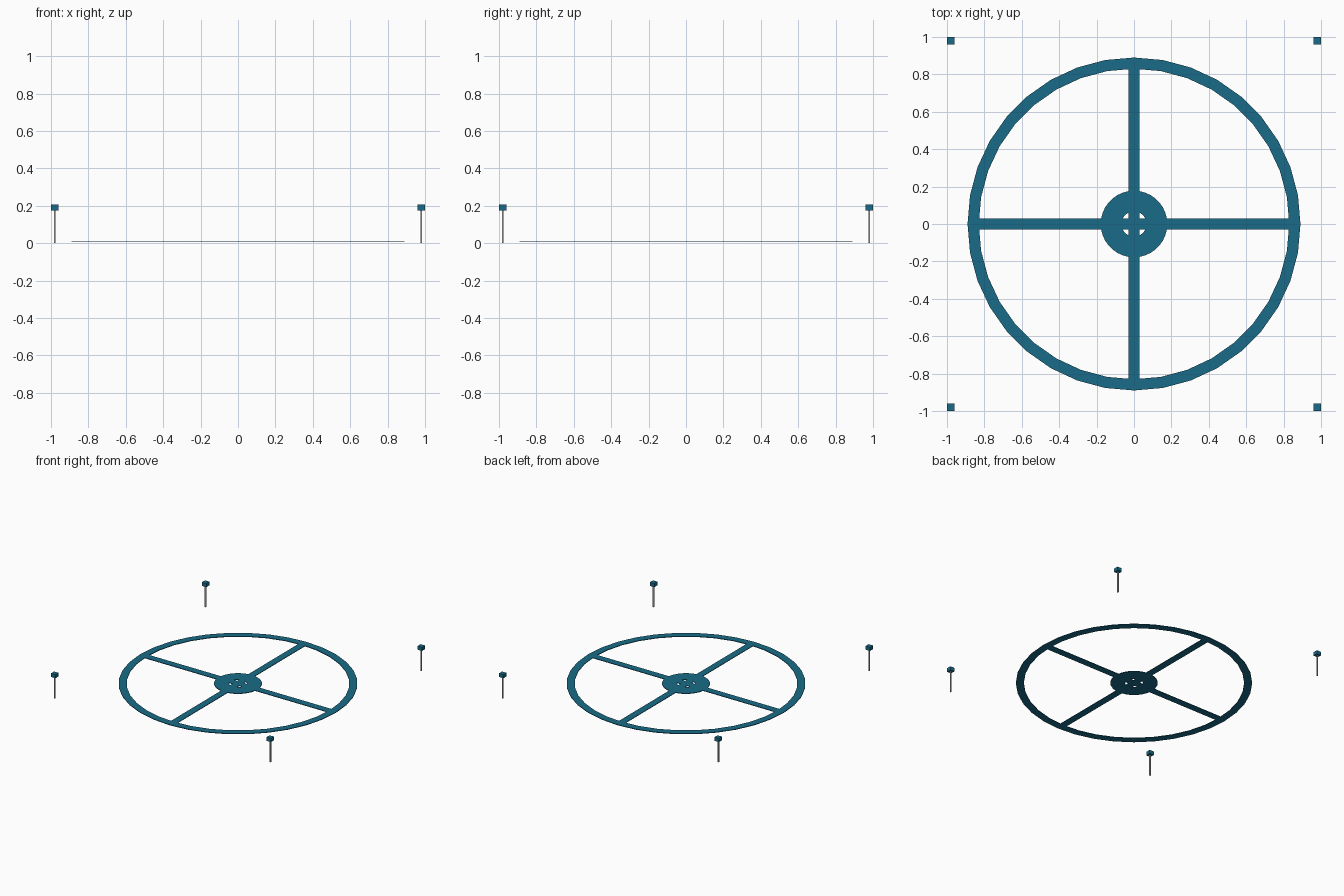
import bpy, bmesh
from math import cos, sin, pi

cube = bpy.data.objects.get("Cube")
if cube:
    bpy.data.objects.remove(cube, do_unlink=True)


def make_material(name, rgb):
    mat = bpy.data.materials.new(name)
    mat.use_nodes = True
    color = (*rgb, 1)
    mat.diffuse_color = color
    mat.node_tree.nodes["Principled BSDF"].inputs["Base Color"].default_value = color
    return mat


teal = make_material("teal paint", (0.010, 0.148, 0.245))
grey = make_material("light grey metal", (0.45, 0.45, 0.45))

Z0, Z1 = 0.005, 0.010   # underside and top of the flat marking


def finish(bm, name, mat):
    bmesh.ops.recalc_face_normals(bm, faces=bm.faces)
    mesh = bpy.data.meshes.new(name)
    bm.to_mesh(mesh)
    bm.free()
    mesh.materials.append(mat)
    obj = bpy.data.objects.new(name, mesh)
    bpy.context.collection.objects.link(obj)


def flat_ring(name, inner, outer, sides, mat):
    """Flat ring with a rectangular section."""
    bm = bmesh.new()
    section = [(inner, Z0), (outer, Z0), (outer, Z1), (inner, Z1)]
    loops = []
    for i in range(sides):
        a = 2 * pi * i / sides
        loops.append([bm.verts.new((r * cos(a), r * sin(a), z)) for r, z in section])
    for i in range(sides):
        p, q = loops[i], loops[(i + 1) % sides]
        for k in range(4):
            n = (k + 1) % 4
            bm.faces.new((p[k], q[k], q[n], p[n]))
    finish(bm, name, mat)


def box(name, center, size, mat):
    bm = bmesh.new()
    bmesh.ops.create_cube(bm, size=1)
    bmesh.ops.scale(bm, vec=size, verts=bm.verts)
    bmesh.ops.translate(bm, vec=center, verts=bm.verts)
    finish(bm, name, mat)


# Outer circle and centre hub
flat_ring("outer_ring", 0.83, 0.89, 36, teal)
flat_ring("hub_ring", 0.067, 0.178, 36, teal)

# Crossing spokes
mid, thick = (Z0 + Z1) / 2, Z1 - Z0
box("spoke_across", (0, 0, mid), (1.70, 0.058, thick), teal)
box("spoke_along", (0, 0, mid), (0.058, 1.70, thick), teal)

# Corner posts with caps
for side, sx in (("left", 1), ("right", -1)):
    for end, sy in (("front", -1), ("back", 1)):
        x, y = sx * 0.98, sy * 0.98
        box(f"post_{end}_{side}", (x, y, 0.09), (0.01, 0.01, 0.18), grey)
        box(f"cap_{end}_{side}", (x, y, 0.191), (0.04, 0.04, 0.03), teal)
